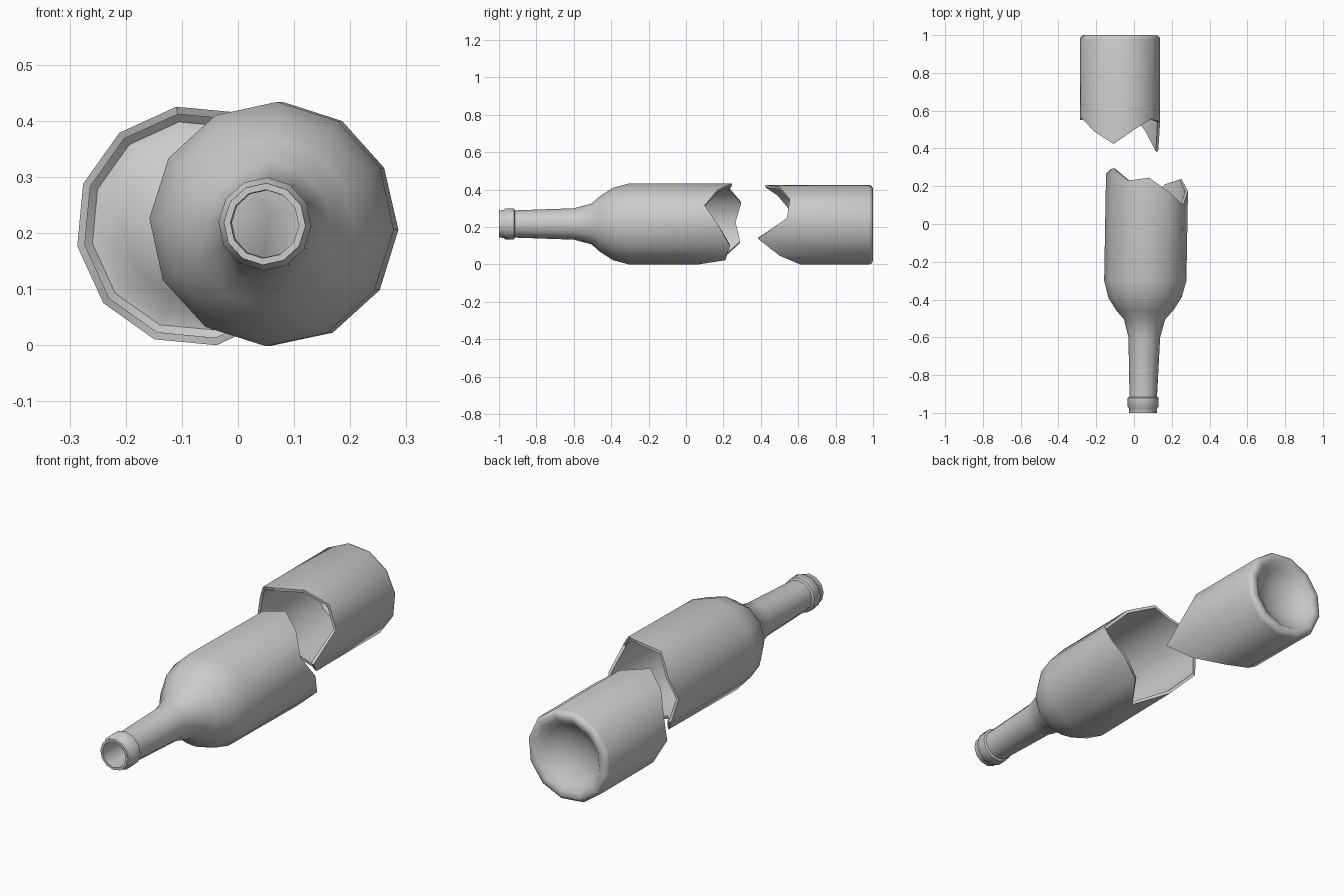
import bpy, bmesh, math

if "Cube" in bpy.data.objects:
    bpy.data.objects.remove(bpy.data.objects["Cube"])

SIDES = 12
BREAK = None  # marks the jagged ring in a profile


def lathe(name, profile, jag, centre, phase, lean=0.0, closed_loop=True):
    """Spin (radius, y) points about the y axis; (radius, BREAK) rings follow the jag heights."""
    bm = bmesh.new()
    rings = []
    for r, y in profile:
        if r == 0:
            rings.append([bm.verts.new((centre[0] + lean * y, y, centre[1]))] * SIDES)
            continue
        ring = []
        for i in range(SIDES):
            a = math.radians(phase - 30 * i)
            yy = jag[i] if y is BREAK else y
            ring.append(bm.verts.new((centre[0] + lean * yy + r * math.cos(a), yy,
                                      centre[1] + r * math.sin(a))))
        rings.append(ring)
    pairs = list(zip(rings, rings[1:]))
    if closed_loop:
        pairs.append((rings[-1], rings[0]))
    for a, b in pairs:
        for i in range(SIDES):
            j = (i + 1) % SIDES
            quad = list(dict.fromkeys((a[i], a[j], b[j], b[i])))
            bm.faces.new(quad)
    bmesh.ops.recalc_face_normals(bm, faces=bm.faces)
    mesh = bpy.data.meshes.new(name)
    bm.to_mesh(mesh)
    bm.free()
    ob = bpy.data.objects.new(name, mesh)
    bpy.context.collection.objects.link(ob)
    bpy.context.view_layer.objects.active = ob
    ob.select_set(True)
    bpy.ops.object.shade_smooth_by_angle(angle=math.radians(45))
    ob.select_set(False)
    return ob


# Neck half: outside from break to lip, then back along the inside
neck_profile = [
    (0.218, BREAK), (0.218, -0.30), (0.194, -0.39), (0.149, -0.46),
    (0.109, -0.505), (0.084, -0.60), (0.073, -0.915), (0.082, -0.92),
    (0.083, -0.965), (0.074, -0.975), (0.073, -1.0), (0.061, -1.0),
    (0.060, -0.92), (0.070, -0.60), (0.095, -0.50), (0.136, -0.45),
    (0.180, -0.38), (0.204, -0.295), (0.204, BREAK)]
neck_jag = [0.245, 0.17, 0.10, 0.175, 0.235, 0.21,
            0.055, 0.20, 0.29, 0.265, 0.295, 0.23]
lathe("bottle_neck_half", neck_profile, neck_jag, (0.065, 0.216), 87.3, lean=0.0175)

# Base half: inside floor, wall up to the break, outside wall and dished underside
base_profile = [
    (0, 0.905), (0.07, 0.915), (0.13, 0.945), (0.165, 0.978), (0.188, 0.982),
    (0.202, 0.97), (0.202, BREAK), (0.2155, BREAK), (0.2155, 0.978),
    (0.210, 0.993), (0.195, 1.0), (0.170, 0.995), (0.140, 0.965),
    (0.075, 0.932), (0, 0.922)]
base_jag = [0.425, 0.50, 0.555, 0.54, 0.385, 0.50,
            0.61, 0.64, 0.59, 0.55, 0.56, 0.49]
lathe("bottle_base_half", base_profile, base_jag, (-0.074, 0.2125), 99.6, closed_loop=False)
